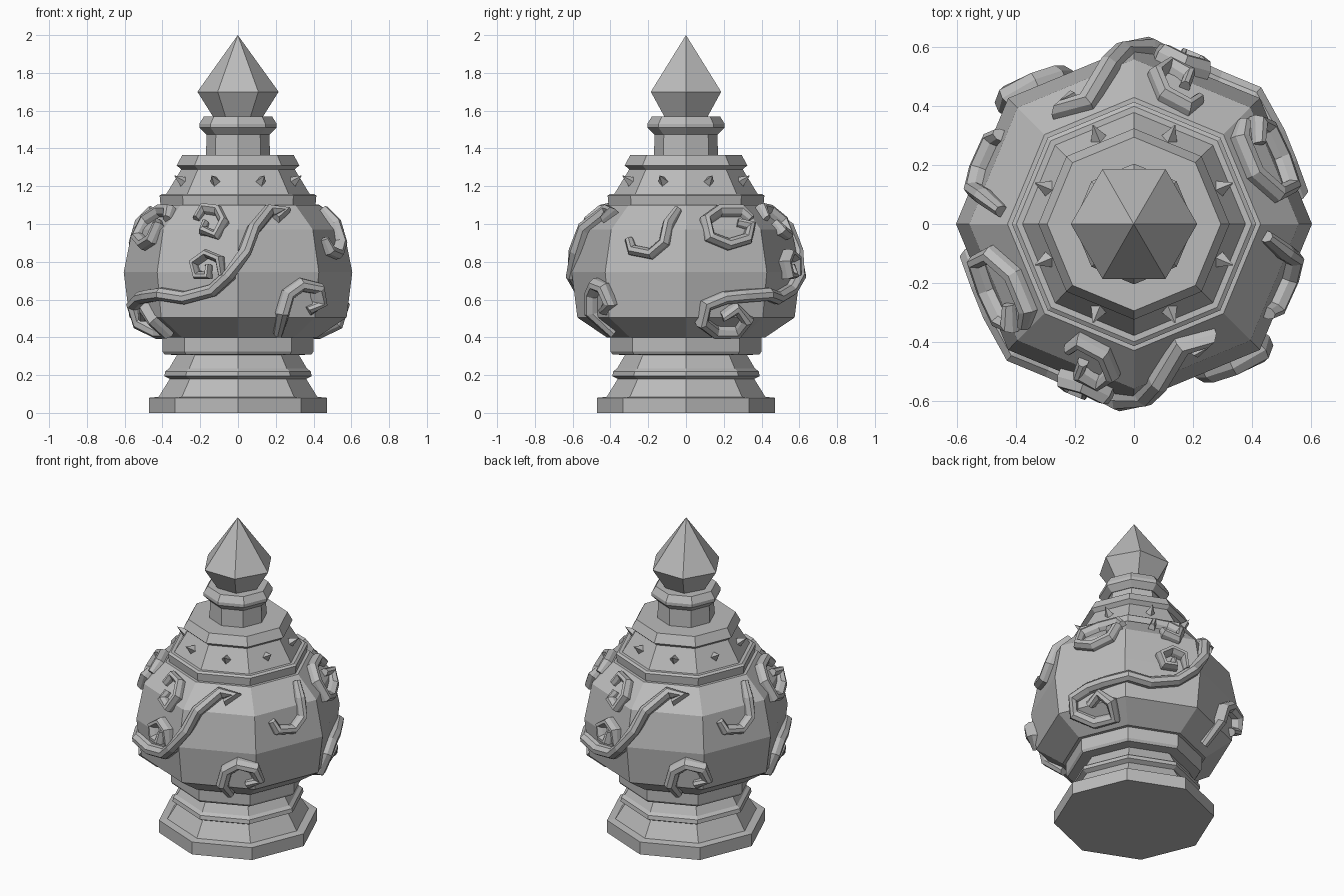
import bpy, bmesh, math
from mathutils import Vector, Matrix

old = bpy.data.objects.get("Cube")
if old:
    bpy.data.objects.remove(old, do_unlink=True)

stone = bpy.data.materials.new("grey stone")
stone.use_nodes = True
GREY = (0.5, 0.5, 0.5, 1)
stone.diffuse_color = GREY
stone.node_tree.nodes["Principled BSDF"].inputs["Base Color"].default_value = GREY


def finish(name, bm):
    bmesh.ops.recalc_face_normals(bm, faces=bm.faces)
    mesh = bpy.data.meshes.new(name)
    bm.to_mesh(mesh)
    bm.free()
    mesh.materials.append(stone)
    obj = bpy.data.objects.new(name, mesh)
    bpy.context.collection.objects.link(obj)
    return obj


def bridge(bm, rings):
    for a, b in zip(rings, rings[1:]):
        n = len(a)
        for i in range(n):
            j = (i + 1) % n
            bm.faces.new((a[i], a[j], b[j], b[i]))
    bm.faces.new(rings[0][::-1])
    bm.faces.new(rings[-1])


def turned(name, profile, sides=8):
    """Closed faceted solid from (radius, height) pairs."""
    bm = bmesh.new()
    rings = []
    for r, z in profile:
        rings.append([bm.verts.new((r * math.cos(k * math.tau / sides),
                                    r * math.sin(k * math.tau / sides), z))
                      for k in range(sides)])
    bridge(bm, rings)
    bmesh.ops.remove_doubles(bm, verts=bm.verts, dist=0.002)
    return finish(name, bm)


# Turned body, from foot to tip
BELLY = [(0.42, 0.4), (0.575, 0.505), (0.605, 0.745), (0.56, 0.97), (0.43, 1.1)]
turned("foot", [(0.47, 0), (0.47, 0.08), (0.42, 0.085), (0.355, 0.19)])
turned("foot_ring", [(0.35, 0.175), (0.39, 0.195), (0.385, 0.22), (0.365, 0.235), (0.315, 0.32)])
turned("belly_collar", [(0.31, 0.305), (0.39, 0.31), (0.4, 0.325), (0.4, 0.4)])
turned("belly", BELLY)
turned("shoulder_ring", [(0.41, 1.095), (0.415, 1.15), (0.4, 1.16)])
turned("shoulder", [(0.385, 1.15), (0.3, 1.29)])
turned("shoulder_cap", [(0.295, 1.285), (0.325, 1.31), (0.295, 1.365)])
turned("neck", [(0.17, 1.36), (0.165, 1.5)])
turned("neck_ring", [(0.17, 1.475), (0.205, 1.51), (0.205, 1.53), (0.18, 1.57)])
turned("tip", [(0.13, 1.565), (0.215, 1.7), (0.001, 2.0)], 6)


# Small pyramid studs, one on each shoulder facet
def add_studs():
    bm = bmesh.new()
    for k in range(8):
        turn = Matrix.Rotation((k + 0.5) * math.tau / 8, 4, 'Z')
        lean = Matrix.Rotation(math.radians(58), 4, 'Y')
        place = turn @ Matrix.Translation((0.315, 0, 1.225)) @ lean
        bmesh.ops.create_cone(bm, cap_ends=True, segments=4, radius1=0.055, radius2=0,
                              depth=0.12, matrix=place)
    finish("shoulder_studs", bm)


add_studs()


def belly_radius(z):
    z = min(max(z, BELLY[0][1]), BELLY[-1][1])
    for (r0, z0), (r1, z1) in zip(BELLY, BELLY[1:]):
        if z <= z1:
            return r0 + (r1 - r0) * (z - z0) / (z1 - z0)


def on_belly(side, u, z):
    """Point on the octagonal belly, u across the side that faces the angle."""
    r = belly_radius(z)
    depth = min(r - 0.414 * abs(u), 2.414 * (r - abs(u)))
    return Matrix.Rotation(math.radians(side), 3, 'Z') @ Vector((depth, u, z))


def scroll(name, points, width=0.04, height=0.05):
    """Tapered raised strip following (side, u, z) points."""
    d = 0.03
    centers = [on_belly(*p) for p in points]
    last = len(points) - 1
    for half, label in ((0, "front"), (180, "back")):
        spin = Matrix.Rotation(math.radians(half), 3, 'Z')
        bm = bmesh.new()
        rings = []
        for i, (side, u, z) in enumerate(points):
            across = on_belly(side, u + d, z) - on_belly(side, u - d, z)
            up = on_belly(side, u, z + d) - on_belly(side, u, z - d)
            out = across.cross(up).normalized()
            along = (centers[min(i + 1, last)] - centers[max(i - 1, 0)]).normalized()
            wide = along.cross(out).normalized()
            w = width * (0.7 if i in (0, last) else 1)
            h = height * (0.7 if i in (0, last) else 1)
            rings.append([bm.verts.new(spin @ (centers[i] + wide * a * w + out * b))
                          for a, b in ((-1, -0.05), (-0.95, h * 0.5), (-0.4, h),
                                       (0.4, h), (0.95, h * 0.5), (1, -0.05))])
        bridge(bm, rings)
        finish(name + "_" + label, bm)


def on_side(side, pairs):
    return [(side, u, z) for u, z in pairs]


# Long wave sweeping around the belly into a low coil
scroll("long_wave",
       on_side(-90, [(0.2, 1.02), (0.25, 1.05), (0.16, 1.06), (0.08, 0.97), (0.03, 0.85),
                     (-0.04, 0.73), (-0.13, 0.65), (-0.28, 0.61), (-0.4, 0.63)])
       + on_side(180, [(0.3, 0.62), (0.2, 0.61), (0.1, 0.57), (0.08, 0.49), (0.15, 0.44),
                       (0.27, 0.44), (0.32, 0.5), (0.26, 0.55), (0.19, 0.51)]), 0.035)

# Tight coil at mid height and curl under the shoulder
scroll("small_coil", on_side(-90, [(-0.08, 0.73), (-0.09, 0.81), (-0.16, 0.84), (-0.23, 0.79),
                                   (-0.21, 0.73), (-0.15, 0.73), (-0.15, 0.78)]), 0.025, 0.06)
scroll("upper_curl", on_side(-90, [(-0.22, 1.02), (-0.18, 1.07), (-0.1, 1.06), (-0.07, 1.0),
                                   (-0.11, 0.94), (-0.18, 0.96), (-0.17, 1.0)]), 0.027)

# Broad hook low on the belly
scroll("low_hook", on_side(-90, [(0.21, 0.43), (0.23, 0.53), (0.26, 0.63), (0.33, 0.68),
                                 (0.41, 0.66), (0.42, 0.58), (0.37, 0.54)]), 0.037, 0.055)

# Hook and open ring high on the side
scroll("high_hook", on_side(0, [(-0.04, 1.07), (-0.09, 0.99), (-0.11, 0.9), (-0.18, 0.84),
                                (-0.28, 0.86), (-0.3, 0.92)]), 0.03)
scroll("high_ring", on_side(0, [(0.27, 1.0), (0.34, 0.98), (0.32, 0.92), (0.22, 0.89),
                                (0.12, 0.93), (0.1, 1.01), (0.17, 1.06), (0.29, 1.06),
                                (0.34, 1.02)]), 0.032)
